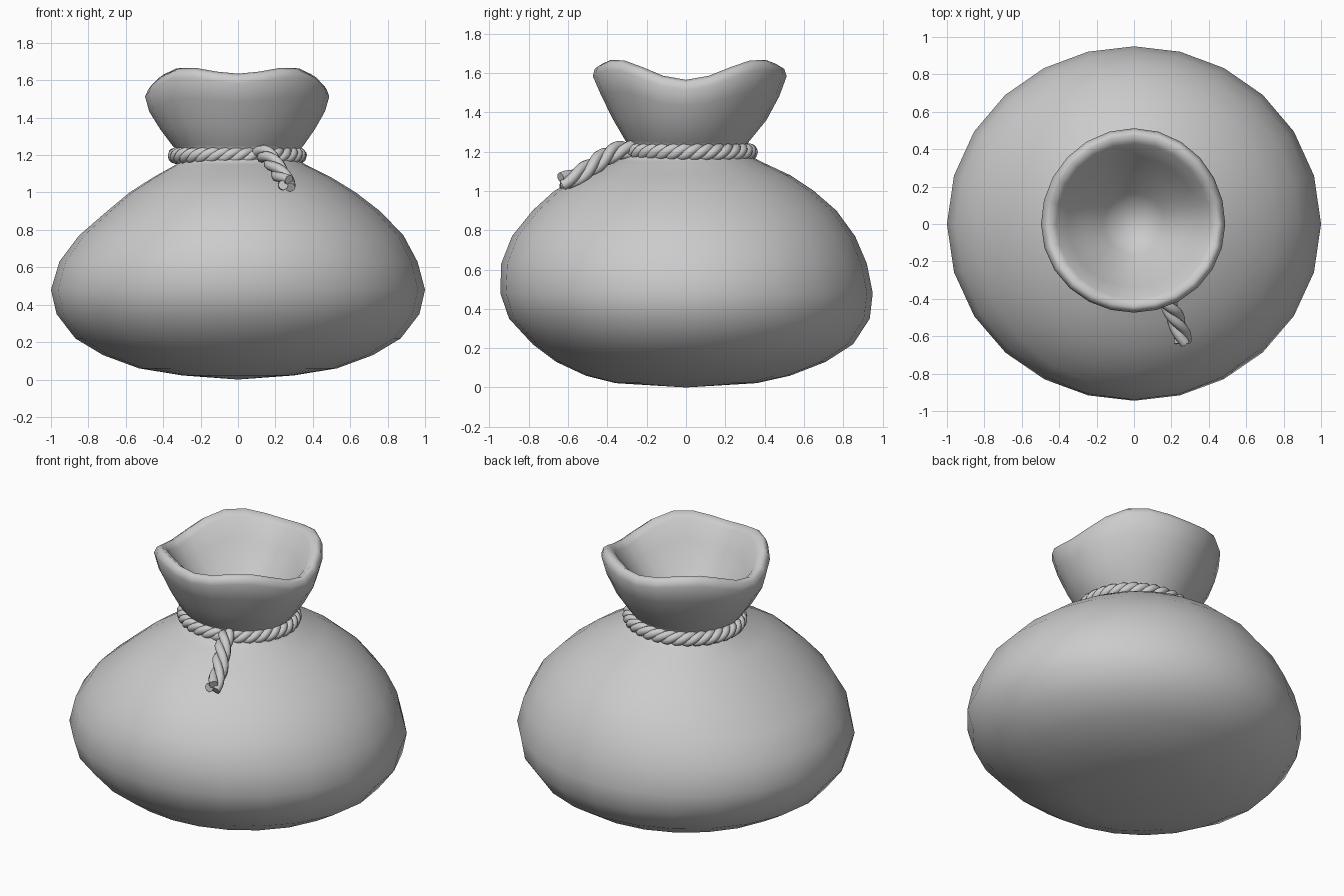
import bpy, bmesh
from math import sin, cos, pi, tau
from mathutils import Vector

if "Cube" in bpy.data.objects:
    bpy.data.objects.remove(bpy.data.objects["Cube"])

SEG = 24

# Sack rings: height, radius to right / back / left / front, share of rim wave
RINGS = [
    (0.022, .30, .36, .30, .36, 0), (0.06, .53, .53, .53, .51, 0),
    (0.13, .72, .71, .72, .66, 0), (0.22, .87, .85, .87, .78, 0),
    (0.35, .97, .935, .97, .90, 0), (0.48, 1.0, .95, 1.0, .945, 0),
    (0.63, .96, .92, .955, .94, 0), (0.77, .885, .86, .85, .885, 0),
    (0.90, .76, .765, .70, .78, 0), (1.0, .63, .65, .58, .67, 0),
    (1.08, .50, .53, .455, .53, 0), (1.15, .36, .38, .33, .38, 0),
    (1.20, .29, .29, .29, .26, 0), (1.25, .345, .32, .345, .305, .1),
    (1.36, .41, .41, .415, .37, .35), (1.48, .465, .475, .475, .43, .7),
    (1.58, .488, .512, .497, .474, 1), (1.617, .475, .50, .48, .465, 1),
    (1.632, .45, .475, .455, .44, 1), (1.60, .41, .43, .415, .40, 1),
    (1.50, .35, .36, .355, .34, .7), (1.38, .26, .265, .265, .255, .3),
    (1.27, .165, .165, .165, .165, 0), (1.19, .085, .085, .085, .085, 0),
]


def ring_point(ring, a):
    z, right, back, left, front, wave = ring
    c, s = cos(a), sin(a)
    r = c * c * (right if c > 0 else left) + s * s * (back if s > 0 else front)
    z += wave * (-.035 * cos(2 * a) - .032 * cos(4 * a))
    return r * c, r * s, z


# Sack body, flared mouth and inner funnel as one skin
bm = bmesh.new()
loops = [[bm.verts.new(ring_point(r, tau * i / SEG)) for i in range(SEG)] for r in RINGS]
for lo, hi in zip(loops, loops[1:]):
    for i in range(SEG):
        j = (i + 1) % SEG
        bm.faces.new((lo[i], lo[j], hi[j], hi[i]))
bottom = bm.verts.new((0, 0, 0))
pit = bm.verts.new((0, 0, 1.185))
for i in range(SEG):
    j = (i + 1) % SEG
    bm.faces.new((bottom, loops[0][j], loops[0][i]))
    bm.faces.new((pit, loops[-1][i], loops[-1][j]))
bmesh.ops.recalc_face_normals(bm, faces=bm.faces)
for f in bm.faces:
    f.smooth = True
mesh = bpy.data.meshes.new("sack")
bm.to_mesh(mesh)
bm.free()
bpy.context.collection.objects.link(bpy.data.objects.new("sack", mesh))


def rope(name, path, count, turns, offset, radius, closed):
    """Three strands wound round a path(t) that returns centre and two normals."""
    cu = bpy.data.curves.new(name, 'CURVE')
    cu.dimensions = '3D'
    cu.bevel_depth = radius
    cu.bevel_resolution = 2
    cu.use_fill_caps = True
    for k in range(3):
        sp = cu.splines.new('POLY')
        sp.points.add(count - 1)
        sp.use_cyclic_u = closed
        for i, p in enumerate(sp.points):
            t = i / (count if closed else count - 1)
            centre, u, v = path(t)
            a = tau * (turns * t + k / 3)
            p.co = (*(centre + offset * (cos(a) * u + sin(a) * v)), 1)
    ob = bpy.data.objects.new(name, cu)
    bpy.context.collection.objects.link(ob)
    bpy.ops.object.select_all(action='DESELECT')
    ob.select_set(True)
    bpy.context.view_layer.objects.active = ob
    bpy.ops.object.convert(target='MESH')
    bpy.ops.object.shade_smooth_by_angle(angle=pi / 3)


def neck_path(t):
    a = tau * t
    out = Vector((cos(a), sin(a), 0))
    return Vector((-.004 + .328 * cos(a), .017 + .304 * sin(a), 1.197)), out, Vector((0, 0, 1))


TAIL = [Vector(p) for p in ((.12, -.28, 1.21), (.17, -.42, 1.22), (.23, -.48, 1.08), (.265, -.635, 1.045))]


def tail_path(t):
    a, b, c, d = TAIL
    s = 1 - t
    centre = s**3 * a + 3 * s * s * t * b + 3 * s * t * t * c + t**3 * d
    along = (s * s * (b - a) + 2 * s * t * (c - b) + t * t * (d - c)).normalized()
    side = along.cross(Vector((0, 0, 1))).normalized()
    return centre, side, side.cross(along)


# Cord round the neck and its loose end
rope("neck_cord", neck_path, 160, 11, .021, .024, True)
rope("cord_tail", tail_path, 28, 1.3, .024, .027, False)
